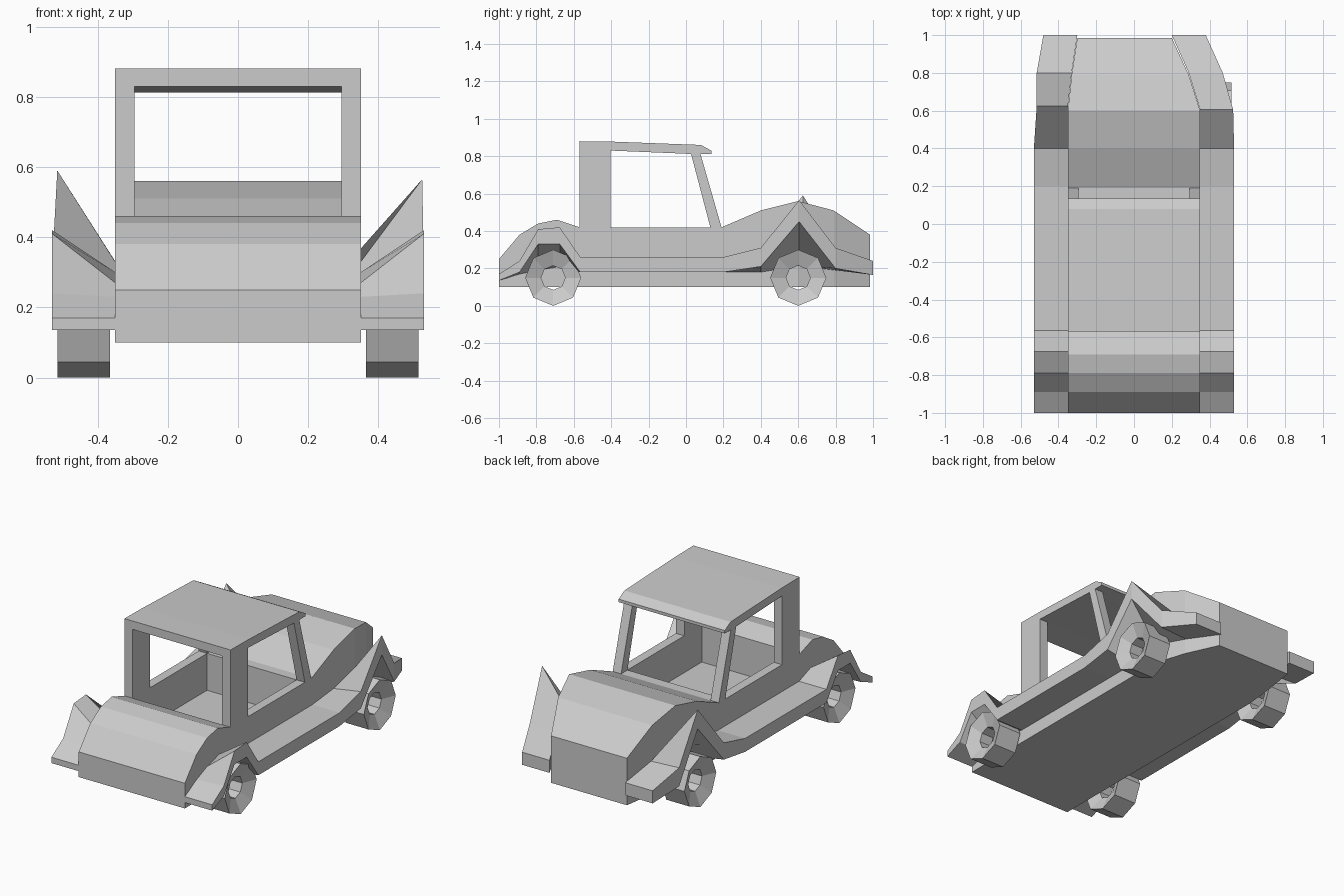
import bpy, bmesh, math

cube = bpy.data.objects.get("Cube")
if cube:
    bpy.data.objects.remove(cube)

grey = bpy.data.materials.new("plain_grey")
grey.use_nodes = True
COLOUR = (0.6, 0.6, 0.6, 1)
grey.diffuse_color = COLOUR
grey.node_tree.nodes["Principled BSDF"].inputs["Base Color"].default_value = COLOUR


def finish(name, bm):
    bmesh.ops.recalc_face_normals(bm, faces=bm.faces)
    mesh = bpy.data.meshes.new(name)
    bm.to_mesh(mesh)
    bm.free()
    mesh.materials.append(grey)
    obj = bpy.data.objects.new(name, mesh)
    bpy.context.scene.collection.objects.link(obj)
    return obj


def loft(name, sections, closed=False):
    """Join equal-length loops with quads; cap both ends unless closed."""
    bm = bmesh.new()
    rings = [[bm.verts.new(p) for p in s] for s in sections]
    n = len(rings[0])
    pairs = list(zip(rings, rings[1:]))
    if closed:
        pairs.append((rings[-1], rings[0]))
    else:
        bm.faces.new(rings[0])
        bm.faces.new(rings[-1])
    for a, b in pairs:
        for i in range(n):
            j = (i + 1) % n
            bm.faces.new((a[i], a[j], b[j], b[i]))
    return finish(name, bm)


def section(y, x0, x1, z0, z1):
    return [(x0, y, z0), (x1, y, z0), (x1, y, z1), (x0, y, z1)]


W = 0.35       # body half width
P = 0.295      # inner face of walls and pillars
BASE = 0.10
SILL = 0.42

# Rounded tail
tail = [(-1, .25), (-.89, .38), (-.79, .44), (-.69, .46), (-.57, SILL)]
loft("tail_body", [section(y, -W, W, BASE, z) for y, z in tail])

# Hood, narrowing more on the left than on the right
hood = [(.13, SILL, -W, W), (.19, SILL, -W, W), (.4, .51, -W, W),
        (.6, .56, -W, W), (.79, .51, -.33, .29), (.985, .38, -.3, .2)]
loft("hood_body", [section(y, a, b, BASE, z) for y, z, a, b in hood])

# Cabin tub
loft("cabin_floor", [section(y, -W, W, BASE, .2) for y in (-.57, .13)])

# Roof with sloping visor
roof = [(-.57, .83, .88), (-.4, .83, .878), (.03, .812, .862),
        (.08, .812, .86), (.135, .812, .83)]
loft("roof", [section(y, -W, W, a, b) for y, a, b in roof])

for side, label in ((1, "left"), (-1, "right")):
    a, b = side * P, side * W
    loft("cabin_wall_" + label, [section(y, a, b, .2, SILL) for y in (-.57, .13)])
    loft("rear_pillar_" + label, [section(y, a, b, SILL, .83) for y in (-.57, -.405)])
    loft("windscreen_pillar_" + label,
         [[(a, y0, z), (b, y0, z), (b, y1, z), (a, y1, z)]
          for y0, y1, z in ((.13, .19, SILL), (.025, .075, .82))])

# Fenders: y, outer top, inner top, thickness, then the shared running board
rear = [(-1, .17, .17, .035), (-.89, .24, .23, .06), (-.79, .41, .27, .08),
        (-.675, .42, .30, .09), (-.565, .26, .26, .08), (.2, .26, .26, .08),
        (.4, .31, .28, .10)]
# Front ends differ per side: y, outer top, inner top, thickness, outer x, inner x
front_left = [(.605, .565, .33, .115, .525, W), (.8, .31, .30, .11, .47, .29),
              (1, .24, .24, .075, .38, .2)]
front_right = [(.625, .59, .33, .115, .515, W), (.8, .31, .30, .11, .515, .33),
               (1, .24, .24, .075, .48, .3)]
for side, label, front in ((1, "left", front_left), (-1, "right", front_right)):
    stations = [row + (.53, W) for row in rear] + front
    loft("fender_" + label,
         [[(side * xi, y, zi - t), (side * xo, y, zo - t),
           (side * xo, y, zo), (side * xi, y, zi)]
          for y, zo, zi, t, xo, xi in stations])

# Eight-sided wheels with dished faces and an open hub
R, HUB, DISH = .15, .065, .035
for side, label in ((1, "left"), (-1, "right")):
    for y, place in ((-.71, "rear"), (.6, "front")):
        x0, x1 = side * .365, side * .515
        profile = [(x0, R), (x1, R), (x1 - side * DISH, HUB), (x0 + side * DISH, HUB)]
        rings = []
        for k in range(8):
            c, s = math.cos(k * math.pi / 4), math.sin(k * math.pi / 4)
            rings.append([(x, y + r * c, R + r * s) for x, r in profile])
        loft("wheel_" + place + "_" + label, rings, closed=True)
